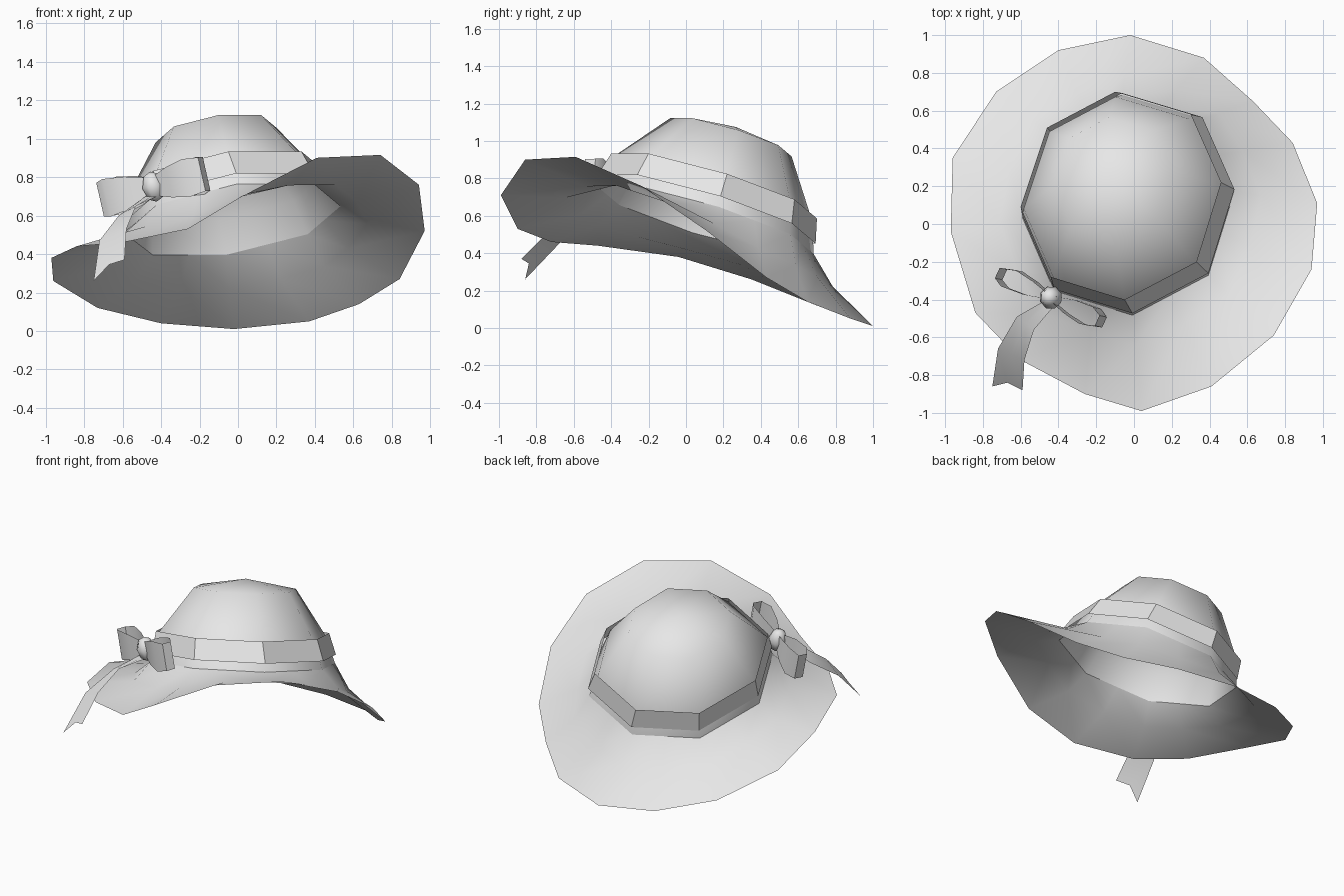
import bpy, math
from mathutils import Vector

cube = bpy.data.objects.get("Cube")
if cube:
    bpy.data.objects.remove(cube)

mat = bpy.data.materials.new("pale grey cloth")
mat.use_nodes = True
grey = (0.8, 0.8, 0.8, 1)
mat.diffuse_color = grey
mat.node_tree.nodes["Principled BSDF"].inputs["Base Color"].default_value = grey


def make(name, verts, faces, angle=60):
    me = bpy.data.meshes.new(name)
    me.from_pydata([tuple(v) for v in verts], [], faces)
    me.materials.append(mat)
    ob = bpy.data.objects.new(name, me)
    bpy.context.collection.objects.link(ob)
    bpy.ops.object.select_all(action='DESELECT')
    ob.select_set(True)
    bpy.context.view_layer.objects.active = ob
    bpy.ops.object.shade_smooth_by_angle(angle=math.radians(angle))
    return ob


def loft(name, rings, closed=True, apex=None, angle=60):
    """Skin a stack of equal rings, with an optional closing point."""
    n = len(rings[0])
    verts = [v for r in rings for v in r]
    faces = []
    for k in range(len(rings) - 1):
        for i in range(n if closed else n - 1):
            j = (i + 1) % n
            faces.append((k * n + i, k * n + j, (k + 1) * n + j, (k + 1) * n + i))
    if apex:
        verts.append(apex)
        top = (len(rings) - 1) * n
        faces += [(top + i, top + (i + 1) % n, len(verts) - 1) for i in range(n)]
    return make(name, verts, faces, angle)


# Tilted octagon shared by the crown and the band, anticlockwise from the back
octagon = [(-.03, .55), (-.39, .36), (-.53, -.06), (-.37, -.43),
           (.02, -.55), (.40, -.35), (.53, .07), (.37, .43)]


def ring(cx, cy, cz, s):
    return [Vector((cx + x * s, cy + y * s, cz + s * (.162 * x - .308 * y)))
            for x, y in octagon]


def subdivide(r):
    out = []
    for i, p in enumerate(r):
        out += [p, (p + r[(i + 1) % len(r)]) / 2]
    return out


# Crown: hollow eight-sided dome
base = ring(-.03, .10, .58, 1.06)
loft("crown", [base, ring(-.07, .14, .745, .97), ring(-.115, .24, 1.02, .59)],
     apex=Vector((-.125, .265, 1.075)))

# Brim: wavy outline, anticlockwise from the back
outline = [(-.02, 1, .01), (-.40, .92, .04), (-.73, .70, .12), (-.96, .35, .26),
           (-.97, -.04, .38), (-.84, -.47, .44), (-.60, -.72, .46), (-.26, -.90, .53),
           (.04, -.99, .71), (.41, -.86, .90), (.74, -.59, .915), (.94, -.24, .76),
           (.97, .11, .52), (.84, .43, .27), (.63, .65, .14), (.37, .88, .05)]
rim = [Vector(p) for p in outline]
inner = subdivide(base)
middle = [a.lerp(b, .32) - Vector((0, 0, .05)) for a, b in zip(inner, rim)]
loft("brim", [rim, middle, inner])

# Hat band: open flared strip around the crown
loft("hat_band", [ring(-.03, .11, .636, 1.06), ring(-.07, .15, .76, 1)], angle=30)

# Bow frame: along the bow, across the ribbon, and through its thickness
knot = Vector((-.44, -.39, .75))
along = Vector((.88, -.42, .22)).normalized()
wide = Vector((-.22, .05, .97))
wide = (wide - along * wide.dot(along)).normalized()
thick = wide.cross(along)

# Bow loops: mirrored ribbon rings (distance, thickness, half width)
path = [(.01, .012, .05), (.13, .045, .085), (.25, .055, .1), (.30, .03, .09),
        (.30, -.03, .09), (.22, -.055, .1), (.11, -.04, .08), (.01, -.012, .05)]
for name, side in (("left_bow_loop", 1), ("right_bow_loop", -1)):
    strips = [[knot + along * d * side + thick * t * side + wide * w * e
               for d, t, w in path] for e in (-1, 1)]
    loft(name, strips)

# Knot: small faceted ball
bands = []
for lat in (-50, 0, 50):
    a = math.radians(lat)
    bands.append([knot + wide * .08 * math.sin(a)
                  + (along * math.cos(t) + thick * math.sin(t)) * .062 * math.cos(a)
                  for t in (math.tau * i / 8 for i in range(8))])
ball = [[knot - wide * .08] * 8] + bands
loft("bow_knot", ball, apex=knot + wide * .08)

# Ribbon tail: hanging strip with a notched end
left = [(-.48, -.41, .70), (-.62, -.49, .60), (-.72, -.66, .47), (-.75, -.86, .26)]
right = [(-.42, -.43, .70), (-.53, -.56, .65), (-.58, -.72, .53), (-.59, -.88, .37)]
mid = [(Vector(a) + Vector(b)) / 2 for a, b in zip(left, right)]
mid[-1] = Vector((-.67, -.84, .345))
loft("ribbon_tail", [[Vector(p) for p in left], mid, [Vector(p) for p in right]],
     closed=False)
